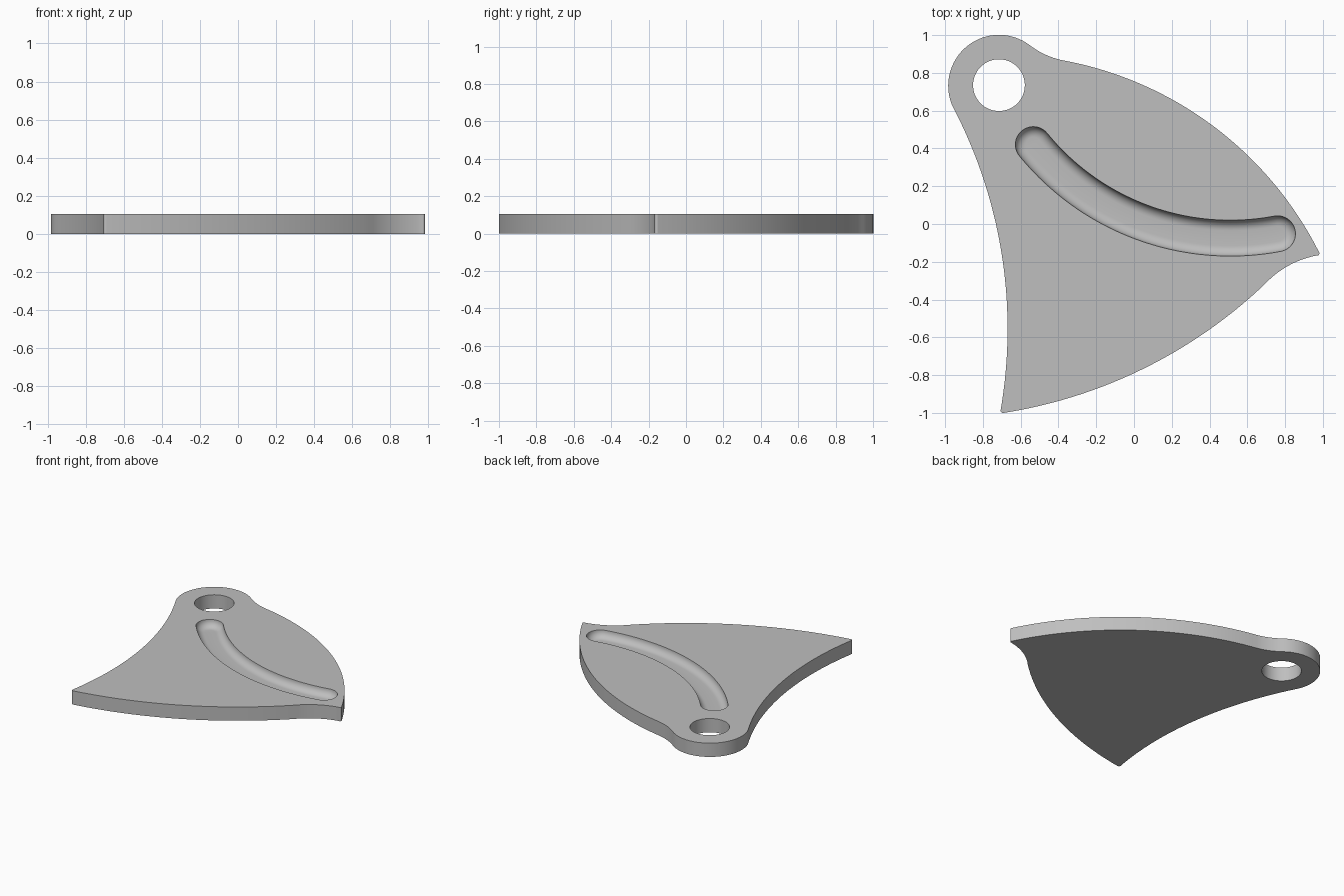
import bpy
import bmesh
from math import sin, cos, pi, atan2, radians, hypot

cube = bpy.data.objects.get("Cube")
if cube:
    bpy.data.objects.remove(cube, do_unlink=True)

THICK = 0.105
HOLE, HOLE_R = (-0.715, 0.735), 0.137
SLOT, SLOT_R, SLOT_HALF = (0.51, 1.271), 1.346, 0.095
SLOT_START, SLOT_END = radians(219.2), radians(280.7)
FILLET = 0.055


def sweep(centre, radius, start, end, steps):
    """Points along a circular arc, leaving out the last one."""
    angles = [start + (end - start) * i / steps for i in range(steps)]
    return [(centre[0] + radius * cos(a), centre[1] + radius * sin(a)) for a in angles]


def arc(p, q, r, steps):
    """Arc from p to r passing through q."""
    bx, by, cx, cy = q[0] - p[0], q[1] - p[1], r[0] - p[0], r[1] - p[1]
    d = 2 * (bx * cy - by * cx)
    b2, c2 = bx * bx + by * by, cx * cx + cy * cy
    ux, uy = (cy * b2 - by * c2) / d, (bx * c2 - cx * b2) / d
    centre = (p[0] + ux, p[1] + uy)
    a = [atan2(v[1] - centre[1], v[0] - centre[0]) for v in (p, q, r)]

    def wrap(t):
        return (t + pi) % (2 * pi) - pi

    return sweep(centre, hypot(ux, uy), a[0], a[0] + wrap(a[1] - a[0]) + wrap(a[2] - a[1]), steps)


def slot_ring(half):
    """Curved slot outline with round ends."""
    def tip(a):
        return (SLOT[0] + SLOT_R * cos(a), SLOT[1] + SLOT_R * sin(a))
    return (sweep(SLOT, SLOT_R + half, SLOT_START, SLOT_END, 40)
            + sweep(tip(SLOT_END), half, SLOT_END, SLOT_END + pi, 20)
            + sweep(SLOT, SLOT_R - half, SLOT_END, SLOT_START, 40)
            + sweep(tip(SLOT_START), half, SLOT_START + pi, SLOT_START + 2 * pi, 20))


# Plate outline: corner, passing point and step count for each arc
corners = [
    ((-0.69, -1.0), (0.0, -0.79), 40),        # lower edge
    ((0.69, -0.321), (0.79, -0.237), 12),     # hollow before the right tip
    ((0.966, -0.167), (0.98, -0.162), 6),     # right tip
    ((0.979, -0.148), (0.0, 0.756), 48),      # upper edge
    ((-0.38, 0.867), (-0.47, 0.897), 12),     # hollow beside the eye
    ((-0.555, 0.949), (-0.883, 0.942), 36),   # eye lobe
    ((-0.96, 0.622), (-0.707, -0.12), 40),    # left edge
    ((-0.706, -0.985), (-0.703, -0.996), 6),  # lower tip
]
outline = []
for i, (start, through, steps) in enumerate(corners):
    outline += arc(start, through, corners[(i + 1) % len(corners)][0], steps)

bm = bmesh.new()


def ring(points, z):
    return [bm.verts.new((x, y, z)) for x, y in points]


def bridge(a, b):
    for i in range(len(a)):
        j = (i + 1) % len(a)
        bm.faces.new((a[i], a[j], b[j], b[i]))


def fill(*rings):
    edges = [bm.edges.get((r[i - 1], r[i])) for r in rings for i in range(len(r))]
    bmesh.ops.triangle_fill(bm, use_beauty=True, edges=edges, normal=(0, 0, 1))


# Outer wall and bolt hole wall
hole = sweep(HOLE, HOLE_R, 0, 2 * pi, 64)
outer_low, outer_top = ring(outline, 0), ring(outline, THICK)
hole_low, hole_top = ring(hole, 0), ring(hole, THICK)
bridge(outer_low, outer_top)
bridge(hole_low, hole_top)

# Groove with a rounded bottom
groove = []
for i in range(9):
    t = pi / 2 * i / 8
    groove.append(ring(slot_ring(SLOT_HALF - FILLET * (1 - cos(t))), THICK - FILLET * sin(t)))
for a, b in zip(groove, groove[1:]):
    bridge(a, b)

# Flat faces
fill(outer_low, hole_low)
fill(outer_top, hole_top, groove[0])
fill(groove[-1])
bmesh.ops.recalc_face_normals(bm, faces=bm.faces[:])

mesh = bpy.data.meshes.new("slotted_plate")
bm.to_mesh(mesh)
bm.free()
plate = bpy.data.objects.new("slotted_plate", mesh)
bpy.context.collection.objects.link(plate)

# Grey metal
grey = bpy.data.materials.new("plain_grey")
grey.use_nodes = True
colour = (0.52, 0.52, 0.52, 1)
grey.diffuse_color = colour
grey.node_tree.nodes["Principled BSDF"].inputs["Base Color"].default_value = colour
mesh.materials.append(grey)

bpy.ops.object.select_all(action='DESELECT')
plate.select_set(True)
bpy.context.view_layer.objects.active = plate
bpy.ops.object.shade_smooth_by_angle(angle=radians(35))
